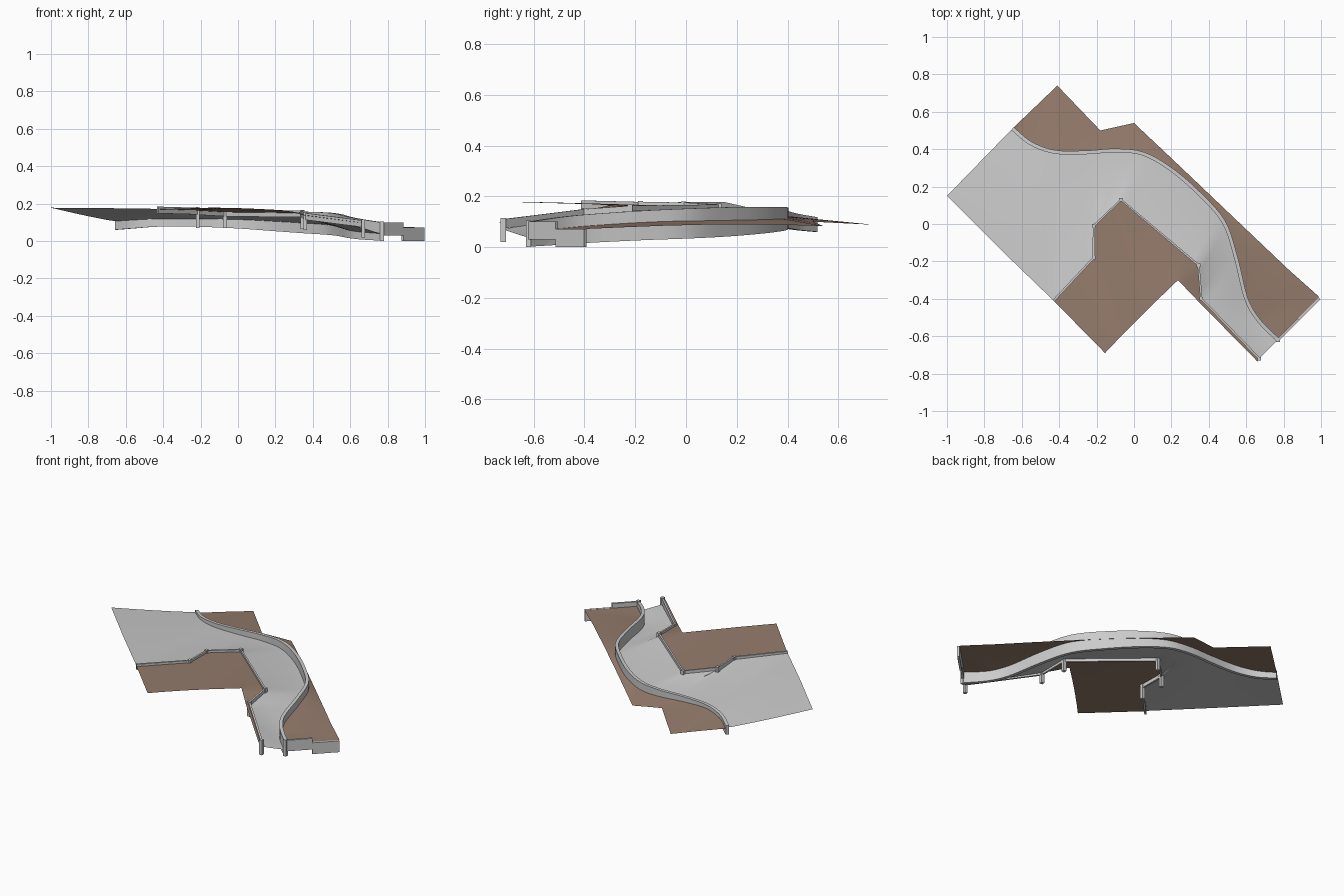
import bpy, bmesh
from mathutils import Vector

if "Cube" in bpy.data.objects:
    bpy.data.objects.remove(bpy.data.objects["Cube"])

N = 5  # subdivisions between control stations

earth = bpy.data.materials.new("earth")
earth.diffuse_color = (0.30, 0.20, 0.15, 1)
earth.use_nodes = True
earth.node_tree.nodes["Principled BSDF"].inputs["Base Color"].default_value = earth.diffuse_color


def finish(name, bm, mat=None, smooth=True, recalc=False):
    if recalc:
        bmesh.ops.recalc_face_normals(bm, faces=bm.faces[:])
    me = bpy.data.meshes.new(name)
    bm.to_mesh(me)
    bm.free()
    ob = bpy.data.objects.new(name, me)
    bpy.context.collection.objects.link(ob)
    if mat:
        me.materials.append(mat)
    if smooth:
        bpy.ops.object.select_all(action='DESELECT')
        ob.select_set(True)
        bpy.context.view_layer.objects.active = ob
        bpy.ops.object.shade_smooth_by_angle(angle=0.6)
    return ob


def sample(pts, curved):
    """Resample control stations, linear or Catmull-Rom."""
    out = []
    p = [Vector(q) for q in pts]
    for i in range(len(p) - 1):
        a, b = p[i], p[i + 1]
        pre = p[i - 1] if i else a * 2 - b
        post = p[i + 2] if i + 2 < len(p) else b * 2 - a
        for k in range(N):
            t = k / N
            if curved:
                out.append(0.5 * (2 * a + (b - pre) * t + (2 * pre - 5 * a + 4 * b - post) * t * t
                                  + (3 * a - pre - 3 * b + post) * t ** 3))
            else:
                out.append(a.lerp(b, t))
    return out + [p[-1]]


def loft(name, A, B, segs, power=1.0, mat=None):
    """Open sheet between two edge paths; height eases across it."""
    bm = bmesh.new()
    rows = []
    for a, b in zip(A, B):
        row = []
        for j in range(segs + 1):
            t = j / segs
            v = a.lerp(b, t)
            v.z = a.z + (b.z - a.z) * t ** power
            row.append(bm.verts.new(v))
        rows.append(row)
    for r, s in zip(rows, rows[1:]):
        for j in range(segs):
            bm.faces.new((r[j], r[j + 1], s[j + 1], s[j]))
    bmesh.ops.remove_doubles(bm, verts=bm.verts[:], dist=1e-5)
    bm.normal_update()
    if sum(f.normal.z for f in bm.faces) < 0:
        bmesh.ops.reverse_faces(bm, faces=bm.faces[:])
    return finish(name, bm, mat)


def wall(name, path, tops, bottoms, width):
    """Closed rectangular wall following a plan path, mitred at corners."""
    bm = bmesh.new()
    rings = []
    for i, p in enumerate(path):
        d1 = (path[i] - path[i - 1]).to_2d().normalized() if i else None
        d2 = (path[i + 1] - path[i]).to_2d().normalized() if i + 1 < len(path) else None
        d = ((d1 or d2) + (d2 or d1)).normalized()
        n = Vector((-d.y, d.x)) * width / 2
        rings.append([bm.verts.new((p.x + s * n.x, p.y + s * n.y, z))
                      for s, z in ((1, bottoms[i]), (1, tops[i]), (-1, tops[i]), (-1, bottoms[i]))])
    for r, s in zip(rings, rings[1:]):
        for j in range(4):
            k = (j + 1) % 4
            bm.faces.new((r[j], r[k], s[k], s[j]))
    bm.faces.new(rings[0])
    bm.faces.new(rings[-1])
    return finish(name, bm, recalc=True)


def post(name, x, y, z0, z1, size=0.02):
    bm = bmesh.new()
    bmesh.ops.create_cube(bm, size=1)
    for v in bm.verts:
        v.co = Vector((x + v.co.x * size, y + v.co.y * size, z0 + (v.co.z + 0.5) * (z1 - z0)))
    return finish(name, bm, smooth=False)


# Curved retaining wall plan, then its heights (top, road level, bottom)
curve_xy = [(-.65, .51), (-.55, .43), (-.42, .385), (-.25, .383), (-.1, .393), (.05, .375), (.2, .29),
            (.35, .16), (.48, .01), (.545, -.18), (.60, -.40), (.67, -.52), (.77, -.62)]
curve_z = [(.118, .105, .06), (.132, .112, .068), (.145, .118, .077), (.152, .118, .077), (.155, .116, .072),
           (.158, .112, .064), (.158, .104, .053), (.157, .095, .042), (.152, .085, .034),
           (.143, .072, .027), (.128, .055, .016), (.115, .045, .008), (.100, .038, .002)]
# Inside edge of the road, one point per station
inner = [(-1, .15, .178), (-.72, -.13, .176), (-.43, -.41, .172), (-.215, -.18, .162), (-.215, -.01, .158),
         (-.07, .13, .150), (.07, .013, .149), (.21, -.104, .147), (.345, -.22, .145),
         (.36, -.40, .128), (.47, -.51, .110), (.57, -.62, .092), (.67, -.72, .070)]
# Outline of the outer bank, one point per station
bank = [(-.65, .51, .100), (-.53, .625, .095), (-.41, .74, .088), (-.18, .50, .100), (-.09, .52, .092),
        (0, .54, .083), (.17, .38, .088), (.34, .219, .090), (.51, .057, .088), (.67, -.095, .084),
        (.83, -.247, .078), (.985, -.385, .072), (.99, -.40, .071)]

xy = sample([(x, y, 0) for x, y in curve_xy], True)
hz = sample(curve_z, True)
road_edge = [Vector((p.x, p.y, h.y)) for p, h in zip(xy, hz)]
bank_edge = [Vector((p.x, p.y, max(h.x - 0.045, 0.072) if p.x > 0 else h.x - 0.022 - 0.023 * max(0, 1 + p.x / .4)))
             for p, h in zip(xy, hz)]

loft("road_surface", road_edge, sample(inner, False), 8, 1.15)
loft("outer_bank", bank_edge, sample(bank, False), 4, 1, earth)
wall("curved_wall", xy, [h.x for h in hz], [h.z for h in hz], 0.02)

# Inner fence: corner points with top height, and the bank beyond it
fence = [(-.43, -.41, .184), (-.215, -.18, .178), (-.215, -.01, .176), (-.07, .13, .168),
         (.345, -.22, .163), (.36, -.40, .150), (.67, -.72, .110)]
plot = [(-.155, -.69, .178), (-.10, -.632, .178), (0, -.53, .176), (.10, -.43, .172),
        (.235, -.30, .165), (.345, -.415, .140), (.66, -.735, .098)]
path = [Vector(p) for p in fence]
wall("inner_fence", path, [p.z for p in path], [p.z - .036 for p in path], 0.012)
loft("inner_bank", sample([(x, y, z - .014) for x, y, z in fence], False), sample(plot, False), 4, 1, earth)

# Posts at the fence corners and the wall end
feet = [.07, .075, .07, .065, .06, .02]
for i, ((x, y, z), foot) in enumerate(zip(fence[1:], feet)):
    post(f"fence_post_{i + 1}", x, y, foot, z + .004)
post("wall_end_post", .77, -.62, 0, .105)

# Stepped end wall on the lower right edge
for name, a, b, lo, hi in (("end_wall_upper", (.77, -.62), (.88, -.51), .03, .1),
                           ("end_wall_lower", (.88, -.51), (.993, -.397), 0, .072)):
    wall(name, [Vector((*a, 0)), Vector((*b, 0))], [hi] * 2, [lo] * 2, 0.014)
